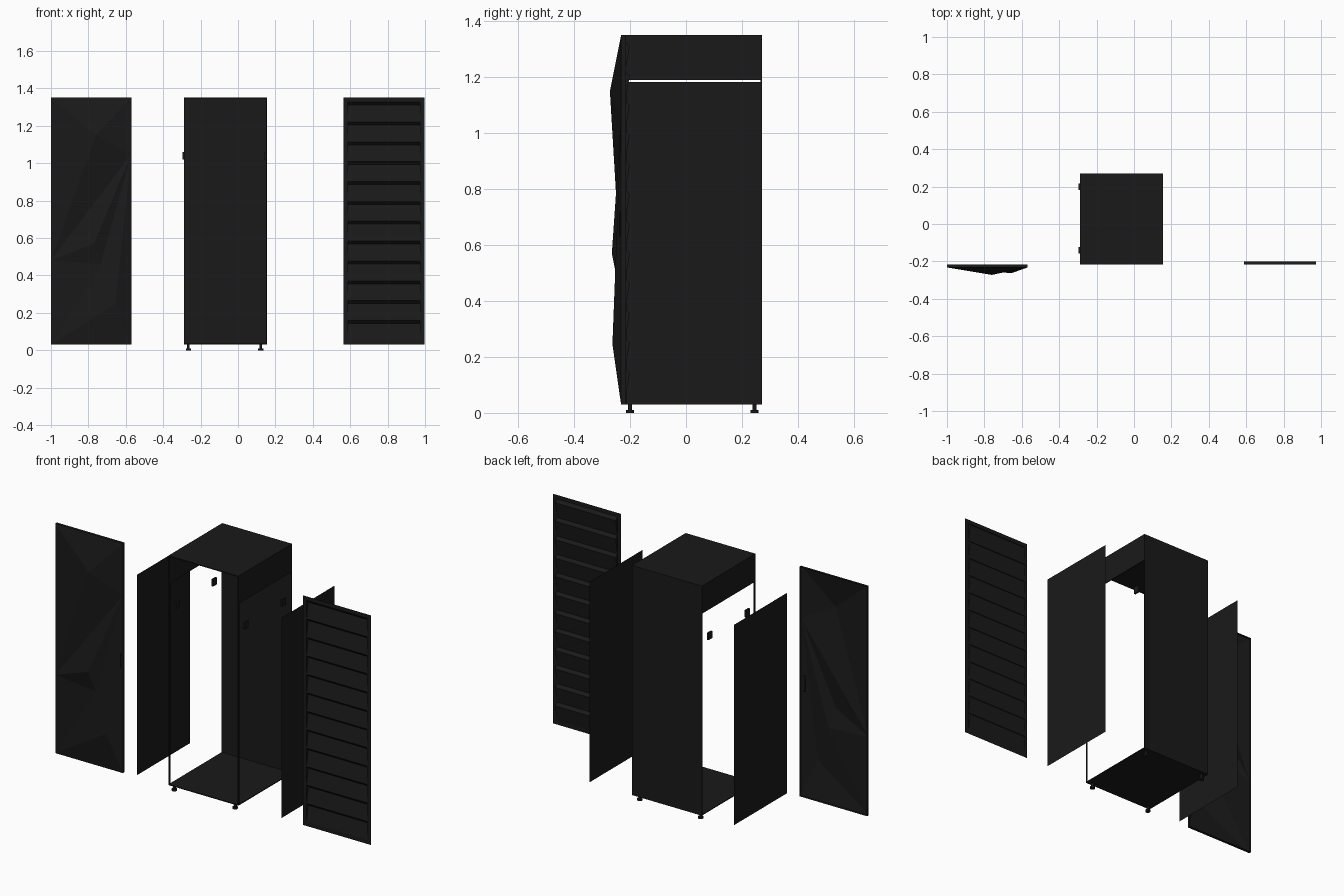
import bpy, bmesh, math
from mathutils import Matrix, Vector

if "Cube" in bpy.data.objects:
    bpy.data.objects.remove(bpy.data.objects["Cube"])

black = bpy.data.materials.new("black_paint")
black.diffuse_color = (0.01, 0.01, 0.01, 1)
black.use_nodes = True
black.node_tree.nodes["Principled BSDF"].inputs["Base Color"].default_value = black.diffuse_color


def finish(bm, name):
    me = bpy.data.meshes.new(name)
    bm.to_mesh(me)
    bm.free()
    me.materials.append(black)
    ob = bpy.data.objects.new(name, me)
    bpy.context.collection.objects.link(ob)
    return ob


def box(name, x, y, z):
    """Box from (min, max) pairs."""
    bm = bmesh.new()
    lo, hi = Vector((x[0], y[0], z[0])), Vector((x[1], y[1], z[1]))
    size = Matrix.Diagonal((*(hi - lo), 1))
    bmesh.ops.create_cube(bm, size=1, matrix=Matrix.Translation((lo + hi) / 2) @ size)
    return finish(bm, name)


def mesh(name, verts, faces):
    bm = bmesh.new()
    vs = [bm.verts.new(v) for v in verts]
    for f in faces:
        bm.faces.new([vs[i] for i in f])
    return finish(bm, name)


X0, X1, Y0, Y1, Z0, Z1 = -0.29, 0.154, -0.217, 0.271, 0.03, 1.35
T = 0.005

# Cabinet shell: open front and sides
box("cabinet_back", (X0, X1), (Y1 - T, Y1), (Z0, Z1))
box("cabinet_top", (X0, X1), (Y0, Y1), (Z1 - T, Z1))
box("cabinet_floor", (X0, X1), (Y0, Y1), (Z0, Z0 + T))
for side, x in (("left", X0), ("right", X1 - T)):
    box(side + "_header", (x, x + T), (Y0, Y1), (1.19, Z1))
    box(side + "_front_post", (x, x + T), (Y0, Y0 + 0.009), (Z0, Z1))
    # Latch blocks that hold the side panels
    for y in (-0.14, 0.2):
        box(side + "_latch", (x - 0.006, x + 0.004), (y - 0.017, y + 0.017), (1.02, 1.06))

# Detached side panels, single sheets
for name, x in (("left_side_panel", -0.495), ("right_side_panel", 0.425)):
    mesh(name, [(x, -0.212, Z0), (x, Y1, Z0), (x, Y1, 1.182), (x, -0.212, 1.182)], [(0, 1, 2, 3)])

# Levelling feet
for x in (-0.265, 0.122):
    for y in (-0.2, 0.245):
        bm = bmesh.new()
        for r, z, h in ((0.014, 0.005, 0.01), (0.007, 0.02, 0.022)):
            bmesh.ops.create_cone(bm, cap_ends=True, segments=16, radius1=r, radius2=r,
                                  depth=h, matrix=Matrix.Translation((x, y, z)))
        finish(bm, "foot")

# Faceted front door: folded sheet with a shallow rim
E = -0.232
outline = [(-1, E, Z1), (-0.57, E, Z1), (-0.57, E, 1.05), (-0.57, E, Z0), (-1, E, Z0), (-1, E, 0.48)]
peaks = [(-0.76, -0.272, 1.15), (-0.77, -0.265, 0.57), (-0.735, -0.243, 0.46), (-0.655, -0.263, 0.245)]
rim = [(x, Y0, z) for x, y, z in outline]
facets = [(0, 6, 1), (1, 6, 2), (6, 5, 2), (0, 5, 6), (5, 7, 2), (7, 8, 2), (8, 9, 2),
          (2, 9, 3), (9, 4, 3), (9, 8, 4), (8, 5, 4), (8, 7, 5)]
facets += [(i, (i + 1) % 6, 10 + (i + 1) % 6, 10 + i) for i in range(6)]
mesh("front_door", outline + peaks + rim, facets)
box("door_handle", (-0.595, -0.58), (-0.238, -0.23), (0.63, 0.72))

# Louvred rear door: flat border and pleated slats
ox0, ox1, ix0, ix1 = 0.565, 0.998, 0.588, 0.973
bz0, bz1 = 0.053, 1.327
border = [(ox0, Y0, Z0), (ox1, Y0, Z0), (ox1, Y0, Z1), (ox0, Y0, Z1),
          (ix0, Y0, bz0), (ix1, Y0, bz0), (ix1, Y0, bz1), (ix0, Y0, bz1)]
mesh("louvre_door_border", border, [(i, (i + 1) % 4, 4 + (i + 1) % 4, 4 + i) for i in range(4)])

n = 12
pitch = (bz1 - bz0) / n
profile = []
for i in range(n):
    z = bz0 + i * pitch
    profile += [(Y0, z), (-0.201, z + pitch - 0.016)]
profile.append((Y0, bz1))
verts = [(x, y, z) for y, z in profile for x in (ix0, ix1)]
faces = [(2 * i, 2 * i + 1, 2 * i + 3, 2 * i + 2) for i in range(len(profile) - 1)]
# Triangular end caps close each slat
for i in range(n):
    for s in (0, 1):
        faces.append([4 * i + s, 4 * i + 2 + s, 4 * i + 4 + s])
mesh("louvre_slats", verts, faces)
